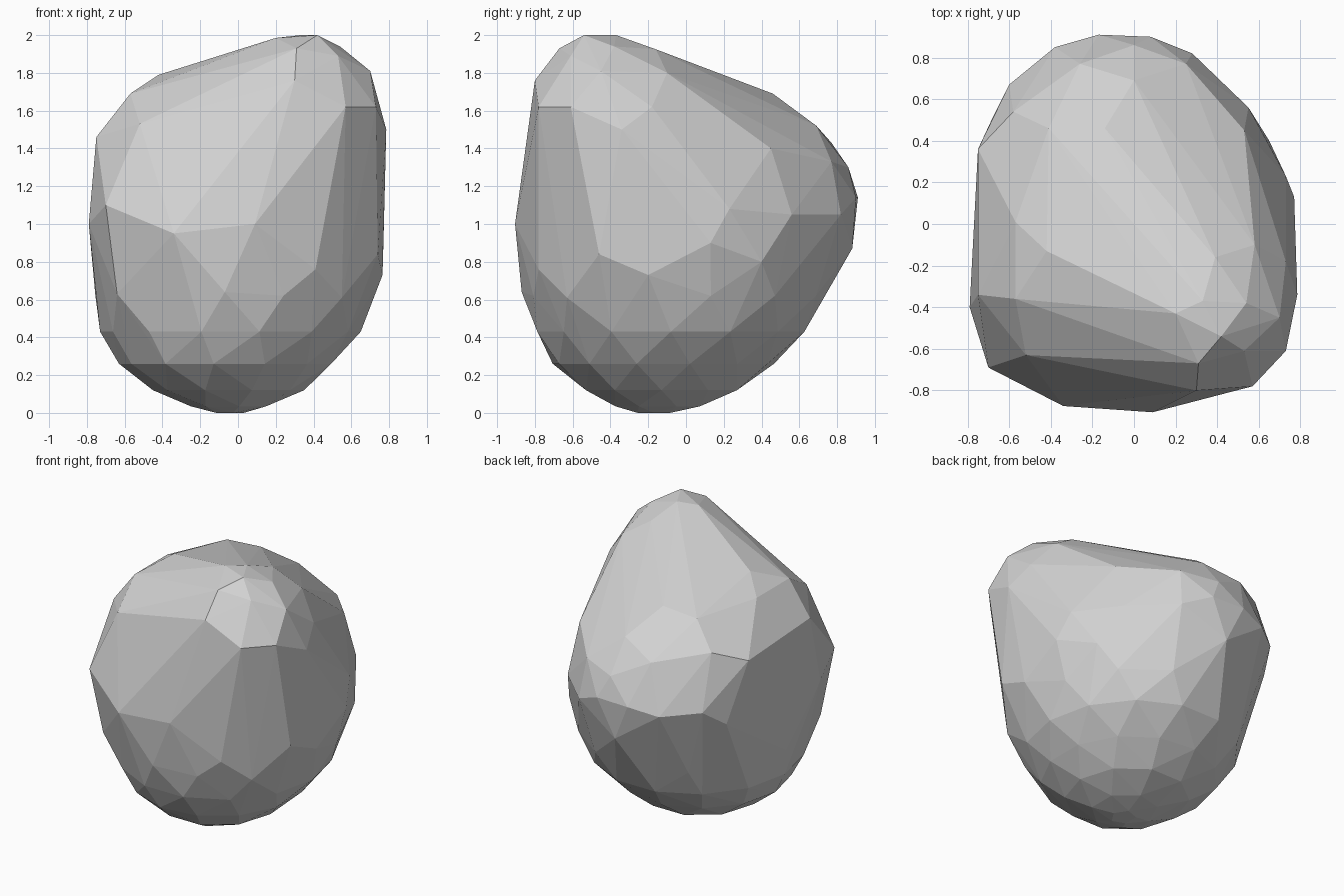
import bpy, bmesh, math

# Corner points of the chipped upper stone
CROWN = [
    # front face
    (0.09, -0.905, 1.0), (-0.34, -0.875, 0.95), (-0.70, -0.69, 1.1), (-0.07, -0.87, 0.64),
    (-0.64, -0.62, 0.63), (0.41, -0.78, 0.76), (0.55, -0.63, 0.61), (-0.52, -0.63, 1.53),
    (0.57, -0.78, 1.62), (0.30, -0.80, 1.76),
    # peak
    (0.31, -0.67, 1.93), (0.20, -0.43, 1.985), (0.33, -0.37, 2.0), (0.42, -0.54, 2.0),
    (0.54, -0.38, 1.94), (0.39, -0.16, 1.925), (0.58, -0.10, 1.80), (0.70, -0.45, 1.81),
    (0.53, -0.61, 1.89),
    # right side
    (0.73, -0.61, 1.62), (0.785, -0.34, 1.5), (0.73, -0.18, 1.62), (0.73, 0.23, 1.08),
    (0.77, 0.13, 0.9), (0.765, -0.20, 0.73), (0.74, -0.46, 0.84), (0.65, 0.40, 0.80),
    (0.55, 0.56, 1.05), (0.53, 0.45, 1.4),
    # left side
    (-0.79, -0.40, 1.0), (-0.75, -0.34, 1.46), (-0.57, -0.36, 1.69), (-0.42, -0.13, 1.79),
    (-0.57, 0.01, 1.69), (-0.75, 0.36, 1.42), (-0.68, 0.51, 1.0), (-0.58, 0.54, 1.5),
    # back
    (-0.14, 0.46, 1.69), (-0.41, 0.46, 1.67), (0.0, 0.69, 1.52),
    (-0.26, 0.77, 1.43), (0.0, 0.86, 1.3), (0.25, 0.77, 1.33), (0.28, 0.82, 1.05),
    (-0.17, 0.91, 1.14), (0.08, 0.90, 1.14), (-0.05, 0.88, 0.87), (-0.60, 0.67, 1.12),
    (-0.38, 0.85, 1.1),
]

# Rounded underside: height, centre x, centre y, radius x, radius y, corners
BOWL = [
    (0.0, -0.05, -0.17, 0.08, 0.09, 5),
    (0.035, -0.04, -0.15, 0.21, 0.23, 7),
    (0.12, -0.05, -0.13, 0.40, 0.42, 10),
    (0.26, -0.06, -0.12, 0.57, 0.59, 13),
    (0.43, -0.04, -0.08, 0.69, 0.725, 14),
    (0.62, -0.02, -0.06, 0.735, 0.80, 13),
]


def ring(z, cx, cy, rx, ry, n, turn):
    for i in range(n):
        a = math.tau * (i + turn) / n
        yield (cx + rx * math.cos(a), cy + ry * math.sin(a), z)


points = list(CROWN)
for level, spec in enumerate(BOWL):
    points += ring(*spec, turn=0.5 * (level % 2))

# Wrap all points in a faceted shell and drop the points left inside
bm = bmesh.new()
for p in points:
    bm.verts.new(p)
bmesh.ops.convex_hull(bm, input=bm.verts)
bmesh.ops.delete(bm, geom=[v for v in bm.verts if not v.link_faces], context='VERTS')
bmesh.ops.delete(bm, geom=[e for e in bm.edges if not e.link_faces], context='EDGES')
bmesh.ops.holes_fill(bm, edges=[e for e in bm.edges if e.is_boundary])
bmesh.ops.recalc_face_normals(bm, faces=bm.faces)

mesh = bpy.data.meshes.new("rock")
bm.to_mesh(mesh)
bm.free()

# Plain grey stone
stone = bpy.data.materials.new("grey stone")
stone.diffuse_color = (0.65, 0.65, 0.65, 1)
mesh.materials.append(stone)
bpy.context.collection.objects.link(bpy.data.objects.new("rock", mesh))
